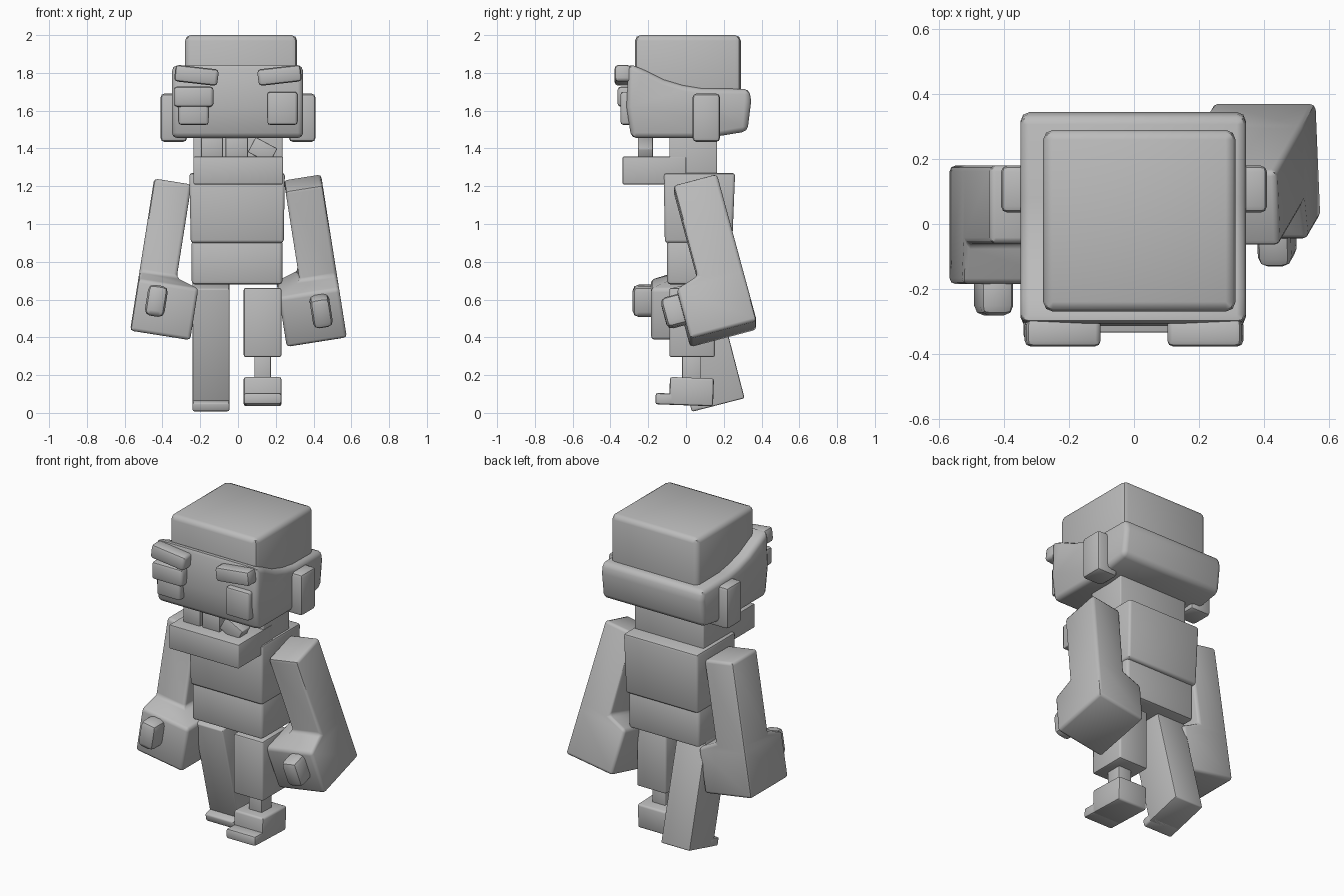
import bpy, bmesh
from math import radians
from mathutils import Matrix, Euler, Vector

if "Cube" in bpy.data.objects:
    bpy.data.objects.remove(bpy.data.objects["Cube"])

grey = bpy.data.materials.new("plain_grey")
grey.use_nodes = True
grey.diffuse_color = (0.5, 0.5, 0.5, 1)
grey.node_tree.nodes["Principled BSDF"].inputs["Base Color"].default_value = (0.5, 0.5, 0.5, 1)


def finish(name, bm, bevel, frame=None):
    """Bevel the hard edges, place the part and shade it."""
    bmesh.ops.recalc_face_normals(bm, faces=bm.faces[:])
    hard = [e for e in bm.edges if e.calc_face_angle(0) > radians(30)]
    bmesh.ops.bevel(bm, geom=hard, offset=bevel, segments=2, profile=0.5,
                    affect='EDGES', clamp_overlap=True)
    if frame:
        bm.transform(frame)
    bmesh.ops.recalc_face_normals(bm, faces=bm.faces[:])
    mesh = bpy.data.meshes.new(name)
    bm.to_mesh(mesh)
    bm.free()
    mesh.materials.append(grey)
    ob = bpy.data.objects.new(name, mesh)
    bpy.context.collection.objects.link(ob)
    bpy.ops.object.select_all(action='DESELECT')
    ob.select_set(True)
    bpy.context.view_layer.objects.active = ob
    bpy.ops.object.shade_smooth_by_angle(angle=radians(45))
    return ob


def loft(name, rings, bevel, frame=None):
    """Join rectangles (z, x0, x1, y0, y1) stacked along z."""
    bm = bmesh.new()
    loops = [[bm.verts.new(p) for p in ((x0, y0, z), (x1, y0, z), (x1, y1, z), (x0, y1, z))]
             for z, x0, x1, y0, y1 in rings]
    bm.faces.new(loops[0])
    bm.faces.new(loops[-1])
    for a, b in zip(loops, loops[1:]):
        for i in range(4):
            j = (i + 1) % 4
            bm.faces.new((a[i], a[j], b[j], b[i]))
    return finish(name, bm, bevel, frame)


def box(name, x, y, z, bevel=0.012, frame=None):
    return loft(name, [(h, *x, *y) for h in z], bevel, frame)


def tilted(name, centre, size, angle, bevel=0.015):
    """Box turned about the y axis around its centre."""
    half = [(-s / 2, s / 2) for s in size]
    frame = Matrix.Translation(centre) @ Matrix.Rotation(radians(angle), 4, 'Y')
    return box(name, *half, bevel, frame)


def placed(loc, pitch, roll=0):
    return Matrix.Translation(loc) @ Euler((radians(pitch), radians(roll), 0)).to_matrix().to_4x4()


# Head: crown block above a wider face band that dips toward the back
box("head_crown", (-0.28, 0.313), (-0.27, 0.29), (1.55, 2.0), 0.03)
profile = [(-0.305, 1.85), (-0.22, 1.815), (-0.12, 1.765), (-0.02, 1.735), (0.08, 1.718),
           (0.335, 1.715), (0.345, 1.65), (0.325, 1.49), (0.17, 1.465), (0.08, 1.455), (-0.29, 1.455),
           (-0.315, 1.62)]
bm = bmesh.new()
side = bm.faces.new([bm.verts.new((-0.35, y, z)) for y, z in profile])
other = bmesh.ops.extrude_face_region(bm, geom=[side])
bmesh.ops.translate(bm, vec=Vector((0.695, 0, 0)),
                    verts=[v for v in other["geom"] if isinstance(v, bmesh.types.BMVert)])
finish("head_band", bm, 0.028)

# Ears and brows
for s, label in ((1, "left"), (-1, "right")):
    box(label + "_ear", sorted((s * 0.27, s * 0.41)), (0.035, 0.18), (1.435, 1.69), 0.02)
    tilted(label + "_brow", (s * 0.22, -0.335, 1.787), (0.23, 0.085, 0.088), -s * 6.5, 0.018)

# Eyes, one of them half closed under a lid
box("left_eye", (0.155, 0.315), (-0.347, -0.27), (1.525, 1.70), 0.015)
box("right_eye", (-0.315, -0.155), (-0.347, -0.27), (1.525, 1.66), 0.015)
box("right_eyelid", (-0.34, -0.13), (-0.362, -0.27), (1.62, 1.728), 0.018)

# Neck, dropped jaw and loose teeth
box("neck", (-0.235, 0.235), (-0.088, 0.165), (1.2, 1.5), 0.006)
box("jaw", (-0.235, 0.238), (-0.335, 0.0), (1.21, 1.357), 0.006)
box("tooth_right", (-0.195, -0.08), (-0.255, -0.175), (1.35, 1.465), 0.006)
box("tooth_middle", (-0.065, 0.052), (-0.255, -0.175), (1.35, 1.465), 0.006)
tilted("tooth_left", (0.13, -0.215, 1.39), (0.13, 0.08, 0.09), 28, 0.006)

# Torso and pelvis
loft("torso", [(0.9, -0.25, 0.242, -0.112, 0.245), (1.27, -0.258, 0.248, -0.118, 0.26)], 0.015)
box("pelvis", (-0.245, 0.235), (-0.1, 0.225), (0.68, 0.915), 0.018)

# Arms: square sleeve flaring into a fist, with a thumb block in front
for s, label, loc, pitch in ((1, "left", (0.345, 0.048, 1.22), 15),
                             (-1, "right", (-0.345, 0.06, 1.225), 0)):
    frame = placed(loc, pitch, -9 * s)
    sleeve, fist = (-0.1, 0.1), (-0.222, 0.1)
    rings = []
    for z, span, front in ((0, sleeve, -0.12), (-0.5, sleeve, -0.12),
                           (-0.54, fist, -0.245), (-0.815, fist, -0.245)):
        rings.append((z, *sorted(s * v for v in span), front, 0.12))
    loft(label + "_arm", rings, 0.018, frame)
    box(label + "_thumb", sorted((s * -0.065, s * 0.04)), (-0.342, -0.2), (-0.72, -0.555), 0.03, frame)

# Right leg swung back, with a small toe
frame = placed((-0.143, 0.31, 0.078), 14.5)
box("right_leg", (-0.098, 0.098), (-0.24, 0), (0, 0.66), 0.008, frame)
box("right_toe", (-0.098, 0.098), (-0.288, -0.2), (0, 0.05), 0.01, frame)

# Left leg broken off above a thin ankle and a separate foot
box("left_leg", (0.03, 0.23), (-0.088, 0.153), (0.295, 0.662), 0.012)
box("left_ankle", (0.087, 0.175), (-0.02, 0.08), (0.15, 0.32), 0.006)
frame = placed((0.13, 0, 0.04), -2)
box("left_foot", (-0.1, 0.1), (-0.09, 0.143), (0, 0.147), 0.012, frame)
box("left_toe", (-0.1, 0.1), (-0.163, -0.05), (0, 0.06), 0.012, frame)
